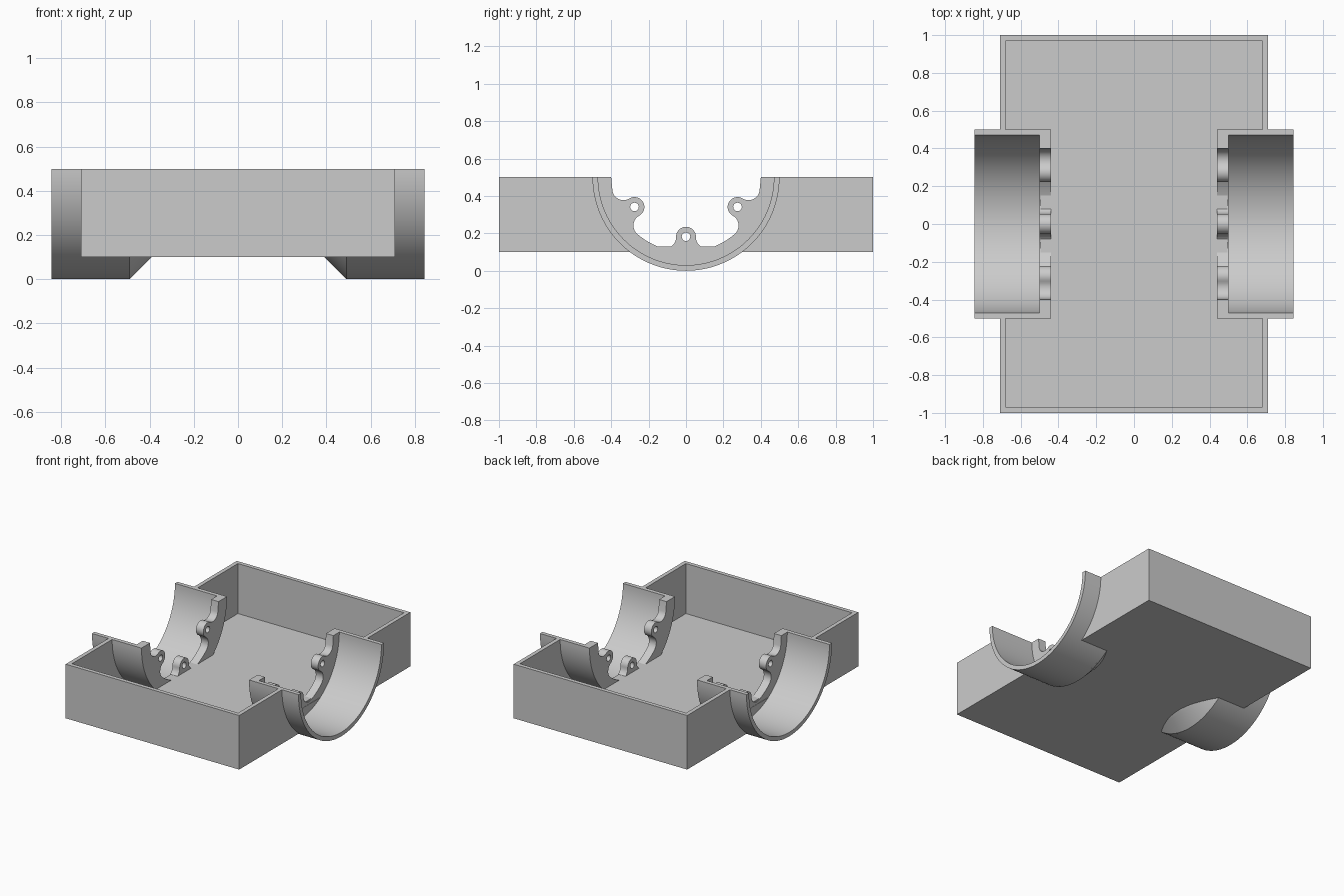
import bpy, bmesh, math
from mathutils import Matrix

cube = bpy.data.objects.get("Cube")
if cube:
    bpy.data.objects.remove(cube, do_unlink=True)

grey = bpy.data.materials.new("light_grey")
grey.use_nodes = True
colour = (0.6, 0.6, 0.6, 1)
grey.diffuse_color = colour
grey.node_tree.nodes["Principled BSDF"].inputs["Base Color"].default_value = colour

AXIS_Z, OUTER, INNER = 0.5, 0.5, 0.47      # cradle axis height and radii
BOTTOM, TOP, WALL = 0.1, 0.5, 0.03         # tray
HALF_X, HALF_Y = 0.71, 1.0
PLATE_IN, PLATE_OUT, TUBE_END = 0.44, 0.5, 0.845
ALONG_X = Matrix(((0, 0, 1, 0), (1, 0, 0, 0), (0, 1, 0, 0), (0, 0, 0, 1)))
ALONG_Z = Matrix.Identity(4)


def arc(cx, cy, r, a0, a1, n):
    return [(cx + r * math.cos(a0 + (a1 - a0) * i / n),
             cy + r * math.sin(a0 + (a1 - a0) * i / n)) for i in range(n + 1)]


def finish(name, mesh, mirror):
    mesh.materials.clear()
    mesh.materials.append(grey)
    obj = bpy.data.objects.new(name, mesh)
    bpy.context.collection.objects.link(obj)
    if any(mirror):
        mod = obj.modifiers.new("mirror", "MIRROR")
        mod.use_axis = mirror
        mod.use_mirror_merge = False
    bpy.ops.object.select_all(action="DESELECT")
    obj.select_set(True)
    bpy.context.view_layer.objects.active = obj
    bpy.ops.object.shade_smooth_by_angle(angle=math.radians(30))
    return obj


def extrude(name, loops, lo, hi, matrix=ALONG_X, mirror=(True, False, False)):
    """Fill the closed loops (later ones are holes) and extrude from lo to hi."""
    curve = bpy.data.curves.new(name, "CURVE")
    curve.dimensions = "2D"
    curve.fill_mode = "BOTH"
    curve.extrude = (hi - lo) / 2
    for loop in loops:
        spline = curve.splines.new("POLY")
        spline.points.add(len(loop) - 1)
        for p, (a, b) in zip(spline.points, loop):
            p.co = (a, b, 0, 1)
        spline.use_cyclic_u = True
    temp = bpy.data.objects.new(name + "_outline", curve)
    bpy.context.collection.objects.link(temp)
    mesh = bpy.data.meshes.new_from_object(
        temp.evaluated_get(bpy.context.evaluated_depsgraph_get()))
    bpy.data.objects.remove(temp, do_unlink=True)
    bm = bmesh.new()
    bm.from_mesh(mesh)
    bmesh.ops.remove_doubles(bm, verts=bm.verts, dist=1e-5)
    bmesh.ops.transform(bm, matrix=matrix @ Matrix.Translation((0, 0, (lo + hi) / 2)),
                        verts=bm.verts)
    bmesh.ops.recalc_face_normals(bm, faces=bm.faces)
    bm.to_mesh(mesh)
    bm.free()
    return finish(name, mesh, mirror)


def rect(x0, y0, x1, y1):
    return [(x0, y0), (x1, y0), (x1, y1), (x0, y1)]


# Tray floor, notched where the cradles pass through
nx, ny = 0.495, 0.295
quarter = [(HALF_X, HALF_Y), (HALF_X, ny), (nx, ny)]
half = quarter + [(x, -y) for x, y in reversed(quarter)]
floor = half + [(-x, y) for x, y in reversed(half)]
extrude("tray_floor", [floor], BOTTOM, BOTTOM + WALL, ALONG_Z, (False,) * 3)

# Front and back walls
extrude("end_wall", [rect(-HALF_X, HALF_Y - WALL, HALF_X, HALF_Y)],
        BOTTOM, TOP, ALONG_Z, (False, True, False))

# Side walls, each ending in an arc against the cradle
mid = (OUTER + INNER) / 2
stop = -math.asin((AXIS_Z - BOTTOM) / mid)
side = [(HALF_Y, BOTTOM), (HALF_Y, TOP)] + arc(0, AXIS_Z, mid, 0, stop, 24)
extrude("side_wall", [side], HALF_X - WALL, HALF_X, mirror=(True, True, False))

# Half-round cradles
ring = arc(0, AXIS_Z, OUTER, -math.pi, 0, 64) + arc(0, AXIS_Z, INNER, 0, -math.pi, 64)
extrude("cradle", [ring], PLATE_OUT, TUBE_END)

# Mounting plates with three filleted screw bosses
R, FILLET, BOSS, BOLT, HOLE = 0.4, 0.06, 0.053, 0.318, 0.023
c = R - FILLET
theta = math.acos((c * c + BOLT ** 2 - (BOSS + FILLET) ** 2) / (2 * c * BOLT))
touch = math.atan2(c * math.sin(theta), BOLT - c * math.cos(theta))
lobe = arc(c * math.cos(theta), -c * math.sin(theta), FILLET, -theta, touch, 10)
lobe += arc(BOLT, 0, BOSS, touch - math.pi, -touch - math.pi, 20)[1:-1]
lobe += arc(c * math.cos(theta), c * math.sin(theta), FILLET, -touch, theta, 10)
inner, holes = [(-R, AXIS_Z)], []
for deg in (-150, -90, -30):
    a = math.radians(deg)
    ca, sa = math.cos(a), math.sin(a)
    inner += [(x * ca - y * sa, AXIS_Z + x * sa + y * ca) for x, y in lobe]
    holes.append(arc(BOLT * ca, AXIS_Z + BOLT * sa, HOLE, 0, 2 * math.pi, 20)[:-1])
    if deg < -30:   # follow the main radius between bosses
        inner += arc(0, AXIS_Z, R, a + theta, a + math.pi / 3 - theta, 6)[1:-1]
inner.append((R, AXIS_Z))
base = BOTTOM + 0.002
cut = math.asin((AXIS_Z - base) / OUTER)
rim = arc(0, AXIS_Z, OUTER, 0, -cut, 28) + arc(0, AXIS_Z, OUTER, cut - math.pi, -math.pi, 28)
extrude("mounting_plate", [inner + rim] + holes, PLATE_IN, PLATE_OUT)

# Conical fairings under the floor at the inner end of each cradle
bm = bmesh.new()
rows, depth, n = [], AXIS_Z - BOTTOM, 28
for i in range(12):
    r = min(OUTER, depth + 0.0001 + 0.01 * i)
    x = 0.39 + 0.01 * i if i < 11 else PLATE_OUT
    w = math.acos(depth / r)
    pts = arc(0, AXIS_Z, r, -math.pi / 2 - w, -math.pi / 2 + w, n)
    rows.append([bm.verts.new((x, y, z)) for y, z in pts])
for a, b in zip(rows, rows[1:]):
    for j in range(n):
        bm.faces.new((a[j], a[j + 1], b[j + 1], b[j]))
    bm.faces.new((a[n], a[0], b[0], b[n]))
bm.faces.new(rows[-1])
bm.faces.new(rows[0])
bmesh.ops.recalc_face_normals(bm, faces=bm.faces)
mesh = bpy.data.meshes.new("cradle_fairing")
bm.to_mesh(mesh)
bm.free()
finish("cradle_fairing", mesh, (True, False, False))
